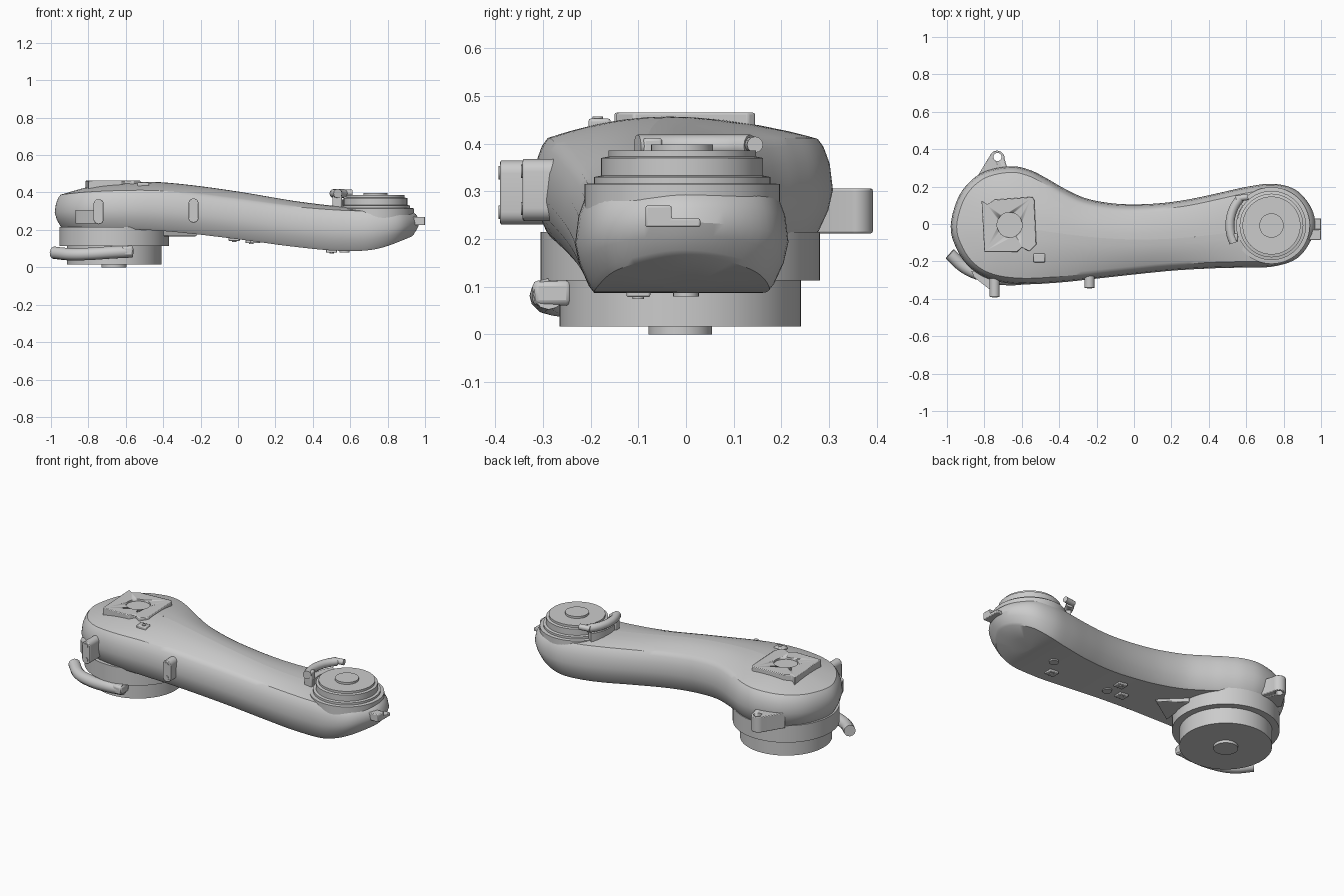
import bpy, bmesh, math
from mathutils import Vector

if "Cube" in bpy.data.objects:
    bpy.data.objects.remove(bpy.data.objects["Cube"])


def make(name, verts, faces, angle=35, bevel=0):
    me = bpy.data.meshes.new(name)
    me.from_pydata([tuple(v) for v in verts], [], faces)
    bm = bmesh.new()
    bm.from_mesh(me)
    bmesh.ops.remove_doubles(bm, verts=bm.verts, dist=1e-5)
    bmesh.ops.recalc_face_normals(bm, faces=bm.faces)
    bm.to_mesh(me)
    bm.free()
    ob = bpy.data.objects.new(name, me)
    bpy.context.collection.objects.link(ob)
    if bevel:
        m = ob.modifiers.new("bevel", 'BEVEL')
        m.width, m.segments, m.limit_method = bevel, 2, 'ANGLE'
    bpy.ops.object.select_all(action='DESELECT')
    bpy.context.view_layer.objects.active = ob
    ob.select_set(True)
    bpy.ops.object.shade_smooth_by_angle(angle=math.radians(angle))
    return ob


def rings(name, loops, angle=35):
    n = len(loops[0])
    faces = [(k*n+i, k*n+(i+1) % n, (k+1)*n+(i+1) % n, (k+1)*n+i)
             for k in range(len(loops)-1) for i in range(n)]
    return make(name, [v for lp in loops for v in lp], faces, angle)


def lathe(name, cx, cy, profile, n=72):
    return rings(name, [[(cx+r*math.cos(2*math.pi*i/n), cy+r*math.sin(2*math.pi*i/n), z)
                         for i in range(n)] for r, z in profile])


def prism(name, pts, lo, hi, axis='z', bevel=0):
    put = {'z': lambda a, b, c: (a, b, c), 'y': lambda a, b, c: (a, c, b),
           'x': lambda a, b, c: (c, a, b)}[axis]
    n = len(pts)
    verts = [put(a, b, c) for c in (lo, hi) for a, b in pts]
    faces = [tuple(range(n)), tuple(range(n, 2*n))]
    faces += [(i, (i+1) % n, n+(i+1) % n, n+i) for i in range(n)]
    return make(name, verts, faces, 35, bevel)


def circle(cx, cy, r, n=24, a0=0, a1=360):
    full = a1-a0 == 360
    return [(cx+r*math.cos(math.radians(a0+(a1-a0)*i/(n if full else n-1))),
             cy+r*math.sin(math.radians(a0+(a1-a0)*i/(n if full else n-1)))) for i in range(n)]


def rect(x0, x1, y0, y1):
    return [(x0, y0), (x1, y0), (x1, y1), (x0, y1)]


def tube(name, pts, r):
    cu = bpy.data.curves.new(name, 'CURVE')
    cu.dimensions, cu.bevel_depth, cu.bevel_resolution, cu.use_fill_caps = '3D', r, 4, True
    sp = cu.splines.new('BEZIER')
    sp.bezier_points.add(len(pts)-1)
    for b, p in zip(sp.bezier_points, pts):
        b.co, b.handle_left_type, b.handle_right_type = p, 'AUTO', 'AUTO'
    ob = bpy.data.objects.new(name, cu)
    bpy.context.collection.objects.link(ob)
    bpy.ops.object.select_all(action='DESELECT')
    bpy.context.view_layer.objects.active = ob
    ob.select_set(True)
    bpy.ops.object.convert(target='MESH')
    bpy.ops.object.shade_smooth_by_angle(angle=math.radians(40))


def cut(ob, cutter):
    cutter.hide_render = True
    cutter.hide_set(True)
    m = ob.modifiers.new("cut", 'BOOLEAN')
    m.operation, m.object, m.solver = 'DIFFERENCE', cutter, 'EXACT'


# Arm body: plan outline with height profiles along x
plan = [(.97, 0), (.94, .1), (.86, .185), (.74, .215), (.6, .198), (.45, .165), (.3, .133), (.15, .112),
        (0, .105), (-.13, .112), (-.26, .138), (-.37, .188), (-.46, .24), (-.56, .29), (-.67, .308), (-.82, .27),
        (-.93, .16), (-.98, -.01), (-.945, -.14), (-.87, -.24), (-.76, -.3), (-.6, -.322), (-.4, -.313),
        (-.2, -.292), (0, -.27), (.2, -.25), (.4, -.238), (.57, -.233), (.74, -.228), (.87, -.185), (.945, -.09)]
heights = [(-1, .21, .383, .40), (-.8, .207, .403, .438), (-.5, .2, .412, .457), (-.3, .185, .4, .445),
           (0, .15, .363, .405), (.3, .11, .325, .355), (.55, .088, .305, .325), (.75, .1, .3, .313),
           (.98, .185, .293, .298)]


def spline(p0, p1, p2, p3, t):
    return .5*(2*p1+(p2-p0)*t+(2*p0-5*p1+4*p2-p3)*t*t+(3*p1-p0-3*p2+p3)*t**3)


def height(x, k):
    x = min(max(x, -1), .98)
    i = max(j for j in range(len(heights)-1) if heights[j][0] <= x)
    a, b = heights[i], heights[i+1]

    def slope(j):
        p, q = heights[max(j-1, 0)], heights[min(j+1, len(heights)-1)]
        return (q[k]-p[k])/(q[0]-p[0])
    h = b[0]-a[0]
    t = (x-a[0])/h
    return ((2*t**3-3*t*t+1)*a[k]+(t**3-2*t*t+t)*h*slope(i)
            + (3*t*t-2*t**3)*b[k]+(t**3-t*t)*h*slope(i+1))


P = [Vector(p) for p in plan]
outline = [spline(P[i-1], P[i], P[(i+1) % len(P)], P[(i+2) % len(P)], s/5)
           for i in range(len(P)) for s in range(5)]
N = len(outline)


def inset(d):
    out = []
    for i, p in enumerate(outline):
        t = (outline[(i+1) % N]-outline[i-1]).normalized()
        out.append(p+Vector((-t.y, t.x))*d)
    return out


def toward_spine(p, f):
    tx = min(max(p.x, -.66), .74)
    ty = -.008-.075*math.sin(math.pi*(tx+.66)/1.4)
    s = Vector((tx, ty))
    return s+(p-s)*f


loops = []
low, top = inset(.04), inset(.032)
for f in (0, .5):
    loops.append([(q.x, q.y, height(q.x, 1)) for q in (toward_spine(p, f) for p in low)])
for d, m in ((.04, 0), (.03, .06), (.01, .27), (0, .48), (.007, .75), (.02, .92), (.032, 1)):
    loops.append([(p.x, p.y, height(p.x, 1)*(1-m)+height(p.x, 2)*m) for p in inset(d)])
for f in (.92, .8, .6, .4, .2, 0):
    loops.append([(q.x, q.y, height(q.x, 2)+(height(q.x, 3)-height(q.x, 2))*(1-f*f))
                  for q in (toward_spine(p, f) for p in top)])
rings("arm_body", loops, 32)

# Shoulder joint below, elbow joint above
lathe("shoulder_joint", -.662, -.012, [(0, 0), (.067, 0), (.067, .016), (.253, .016), (.253, .113),
                                       (.293, .113), (.293, .215), (0, .215)])
lathe("elbow_joint", .735, -.008, [(0, .25), (.205, .25), (.205, .315), (.19, .317), (.185, .317), (.185, .33),
                                   (.17, .333), (.17, .37), (.155, .373), (.155, .386), (.065, .386),
                                   (.065, .398), (0, .398)])

# Top cover plate with shallow round recess
cover = prism("cover_plate", [(-.815, .125), (-.785, .105), (-.745, .13), (-.545, .145), (-.533, .13),
                              (-.522, -.11), (-.56, -.147), (-.6, -.125), (-.625, -.15), (-.8, -.15)],
              .40, .465, 'z', .004)
cut(cover, prism("cover_recess_cutter", circle(-.665, -.005, .067, 48), .452, .5))
prism("cover_recess_floor", circle(-.665, -.005, .07, 48), .42, .4535)
prism("top_tab", rect(-.538, -.475, -.205, -.158), .42, .453, 'z', .006)
prism("top_tab_screw", circle(-.5, -.185, .011, 16), .44, .457)

# Front pill-shaped brackets with screws
for name, x, y0, y1, z0, z1 in (("shoulder", -.745, -.39, -.27, .23, .365), ("middle", -.238, -.343, -.26, .238, .368)):
    r = .027
    prism(name+"_bracket", circle(x, z0+r, r, 13, 180, 360)+circle(x, z1-r, r, 13, 0, 180), y0, y1, 'y', .004)
    for z in (z0+.026, z1-.026):
        prism(name+"_bracket_screw", circle(x, z, .014, 16), y0-.003, y0+.02, 'y')
prism("bracket_wing", [(-.87, -.25), (-.855, -.285), (-.765, -.355), (-.73, -.355), (-.73, -.25)], .235, .306)

# Rear lifting ear with hole
ear = prism("lifting_ear", circle(-.732, .352, .04, 20, -5, 155)+[(-.84, .25), (-.8, .2), (-.66, .2), (-.675, .29)],
            .212, .306, 'z', .004)
cut(ear, prism("ear_hole_cutter", circle(-.73, .358, .022, 24), .15, .36))

# End stop on the elbow tip
prism("end_stop", [(-.085, .225), (.03, .225), (.03, .243), (-.03, .243), (-.03, .27), (-.085, .27)],
      .93, 1.0, 'x', .004)

# Hose around the shoulder joint
tube("shoulder_hose", [(-.985, -.16, .078), (-.9, -.235, .07), (-.79, -.278, .072), (-.67, -.295, .08),
                       (-.565, -.288, .085)], .033)
prism("hose_clamp", rect(-.62, -.56, -.322, -.24), .06, .113, 'z', .012)

# Cable guide around the elbow joint
prism("elbow_guide_base", circle(.735, -.008, .225, 16, 145, 200)+circle(.735, -.008, .186, 16, 200, 145), .29, .362)
arc = [(.735+.222*math.cos(a), -.008+.222*math.sin(a)) for a in (math.radians(d) for d in range(140, 206, 13))]
tube("elbow_hose", [(x, y, .395) for x, y in arc], .024)
tube("elbow_hose_fitting", [(.545, .135, .398), (.61, .145, .398)], .017)
prism("elbow_hose_clamp", rect(.505, .555, -.09, -.05), .31, .412, 'z', .006)

# Underside triangular plate, pads and plugs
prism("underside_triangle", [(-.4, -.2), (-.37, .03), (-.22, -.08)], .166, .21, 'z', .004)
for x, y in ((-.02, -.13), (.07, -.03), (.5, -.1)):
    z = height(x, 1)
    prism("underside_pad", rect(x-.03, x+.03, y-.025, y+.025), z-.012, z+.03, 'z', .004)
    prism("underside_pad_screw", circle(x, y, .012, 16), z-.016, z)
for x, y in ((.09, -.12), (.57, 0)):
    z = height(x, 1)
    prism("underside_plug", circle(x, y, .027, 24), z-.008, z+.03)
